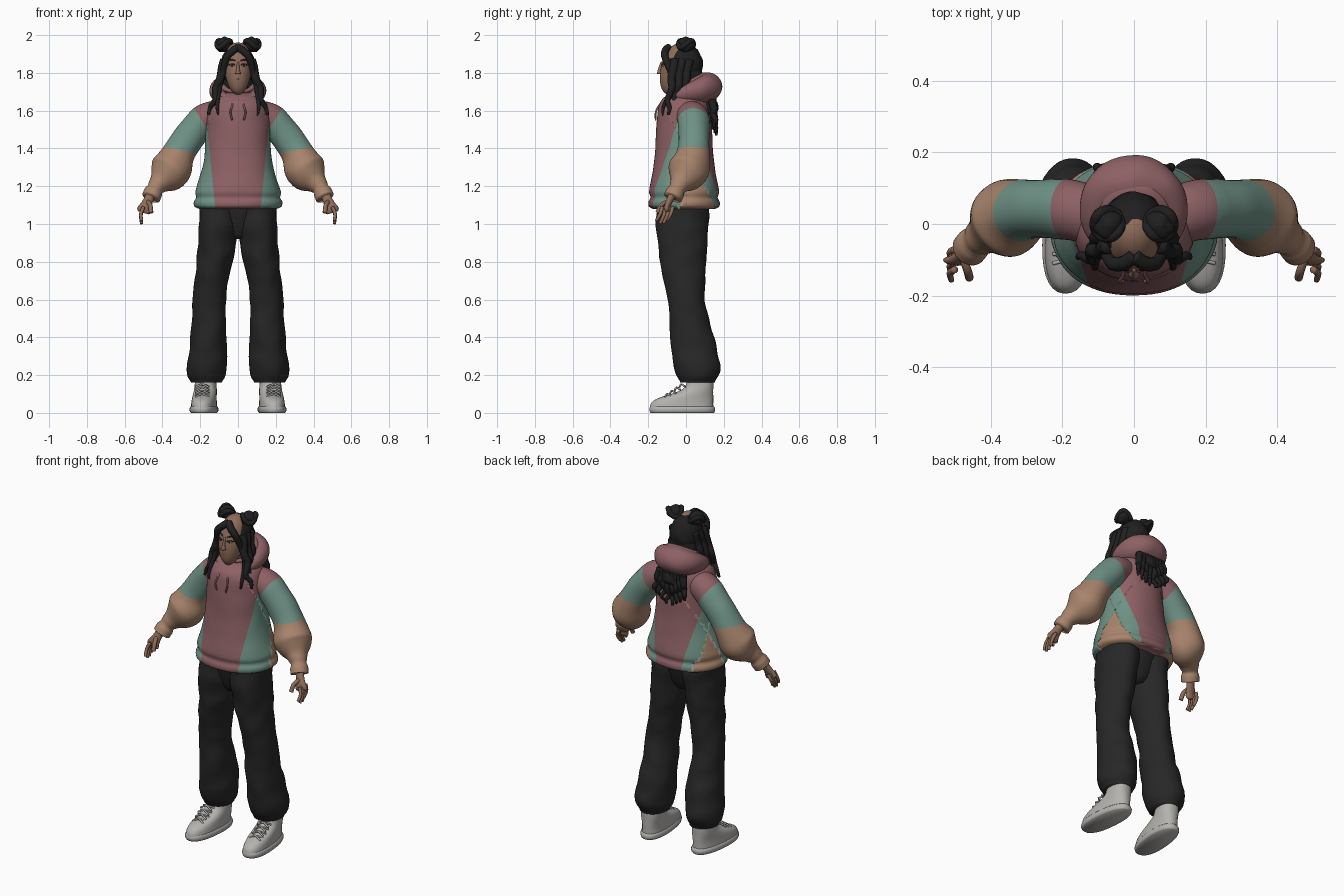
import bpy, bmesh, math
from mathutils import Vector, Matrix, Quaternion, noise

cube = bpy.data.objects.get("Cube")
if cube:
    bpy.data.objects.remove(cube)


def material(name, red, green, blue):
    mat = bpy.data.materials.new(name)
    mat.use_nodes = True
    mat.diffuse_color = (red, green, blue, 1)
    mat.node_tree.nodes["Principled BSDF"].inputs["Base Color"].default_value = mat.diffuse_color
    return mat


ROSE = material("dusty rose", .27, .12, .13)
TEAL = material("sage teal", .16, .29, .24)
TAN = material("tan fleece", .39, .23, .15)
BLACK = material("charcoal cloth", .02, .02, .02)
HAIR = material("black hair", .014, .014, .014)
SKIN = material("skin", .27, .15, .1)
LIP = material("lips", .22, .09, .07)
SHOE = material("off white", .46, .45, .43)
EYE = material("eye white", .6, .57, .53)


def bump(t, centre, width):
    """Smooth swelling around one place along a part."""
    return math.exp(-((t - centre) / width) ** 2)


def drop(t, centre, sharpness):
    """Smooth step from one down to zero."""
    return 1 / (1 + math.exp((t - centre) * sharpness))


def finish(name, bm, mats, side):
    bmesh.ops.scale(bm, vec=(side, 1, 1), verts=bm.verts)
    bmesh.ops.recalc_face_normals(bm, faces=bm.faces)
    for face in bm.faces:
        face.smooth = True
    mesh = bpy.data.meshes.new(name)
    bm.to_mesh(mesh)
    bm.free()
    for mat in mats:
        mesh.materials.append(mat)
    bpy.context.collection.objects.link(bpy.data.objects.new(name, mesh))


def smooth_path(keys, steps):
    """Catmull-Rom curve through the key points."""
    keys = [Vector(key) for key in keys]
    padded = [keys[0], *keys, keys[-1]]
    points = []
    for a, b, c, d in zip(padded, padded[1:], padded[2:], padded[3:]):
        for i in range(steps):
            t = i / steps
            points.append(b + ((c - a) * t + (2 * a - 5 * b + 4 * c - d) * t * t
                               + (3 * b - a - 3 * c + d) * t ** 3) / 2)
    return points + [keys[-1]]


def loft(name, path, radii, mats, side=1, flat=False, segments=32, steps=6, fold=0, freq=10,
         square=1, turn=0, cuts=(), rule=None):
    """Sweep an oval along a path; radii(t) gives its two half sizes, flat keeps it level."""
    points = smooth_path(path, steps)
    end = len(points) - 1
    bm, rings = bmesh.new(), []
    frame, last = Quaternion(), Vector((0, 0, 1))
    for i, point in enumerate(points):
        if not flat:
            tangent = (points[min(i + 1, end)] - points[max(i - 1, 0)]).normalized()
            frame = last.rotation_difference(tangent) @ frame
            last = tangent
        wide, deep = radii(i / end)
        ring = []
        for j in range(segments):
            c, s = math.cos(math.tau * j / segments), math.sin(math.tau * j / segments)
            spoke = frame @ Vector((math.copysign(abs(c) ** square, c) * wide,
                                    math.copysign(abs(s) ** square, s) * deep, 0))
            crease = noise.noise((point + spoke) * freq) if fold else 0
            ring.append(bm.verts.new(point + spoke * (1 + fold * crease)))
        rings.append(ring)
    for low, high in zip(rings, rings[1:]):
        for j in range(segments):
            bm.faces.new((low[j - 1], low[j], high[j], high[j - 1]))
    bm.faces.new(rings[0])
    bm.faces.new(rings[-1])
    bmesh.ops.rotate(bm, cent=points[0], matrix=Matrix.Rotation(turn, 3, 'Z'), verts=bm.verts)
    # Clean colour seams: cut along mirrored planes, then colour each region
    planes = [(Vector(spot), Vector(normal).normalized()) for spot, normal in cuts]
    for spot, normal in planes:
        for m in (1, -1):
            mirror = Vector((m, 1, 1))
            bmesh.ops.bisect_plane(bm, geom=bm.verts[:] + bm.edges[:] + bm.faces[:],
                                   plane_co=spot * mirror, plane_no=normal * mirror)
    for face in bm.faces if rule else ():
        centre = face.calc_center_median()
        centre.x = abs(centre.x)
        face.material_index = rule(centre, [(centre - spot).dot(normal) > 0 for spot, normal in planes])
    finish(name, bm, mats, side)


def ball(name, place, size, mat, side=1, lumps=0, turn=0):
    bm = bmesh.new()
    bmesh.ops.create_uvsphere(bm, u_segments=32, v_segments=20, radius=1)
    for vert in bm.verts:
        vert.co *= Vector(size)
        vert.co *= 1 + lumps * noise.noise((vert.co + Vector(place)) * 25)
    bmesh.ops.rotate(bm, matrix=Matrix.Rotation(turn, 3, 'Z'), verts=bm.verts)
    bmesh.ops.translate(bm, vec=place, verts=bm.verts)
    finish(name, bm, [mat], side)


def strand(name, path, radius, mat, side=1, taper=0):
    def radii(t):
        size = radius * (1 - taper * t * t)
        return size, size
    loft(name, path, radii, [mat], side, segments=10)


def wavy(start, end, wave, phase):
    """Points of a lock of hair swaying between two places."""
    points = []
    for i in range(9):
        sway = wave * math.sin(i * 1.9 + phase) * i / 8
        points.append(Vector(start).lerp(Vector(end), i / 8) + Vector((sway, sway, 0)))
    return points


# Hoodie body: flared above a ribbed hem, closing in over the shoulders
def body_radii(t):
    close = 1 - .7 * t ** 12
    crease = .012 * bump(t, .14, .03) + .02 * bump(t, 0, .02)
    return ((.17 + .065 * bump(t, .1, .25)) * close - crease,
            (.145 + .045 * bump(t, .1, .3)) * close - crease)


# Rose centre, teal sides, tan wedges low on the flanks
def body_colour(centre, beyond):
    front, back, wedge_start, wedge_end = beyond
    if not (front if centre.y < 0 else back) or centre.z > 1.56:
        return 0
    return 2 if wedge_start and wedge_end else 1


loft("hoodie_body", [(0, -.01, 1.08), (0, -.01, 1.7)], body_radii, [ROSE, TEAL, TAN], flat=True,
     segments=64, steps=50, fold=.02, square=.93, rule=body_colour,
     cuts=[((.12, 0, 1.08), (1, 0, -.1)), ((.08, 0, 1.08), (1, 0, -.2)),
           ((0, -.04, 1.08), (0, 1, -.4)), ((0, .16, 1.08), (0, -1, -.5))])


# Folded hood, thick behind the neck and thin at the throat, with a rolled rim
def hood_path(spread, lift):
    turns = [math.pi * .95 * i / 8 for i in range(-8, 9)]
    return [(spread * math.sin(a), .01 + spread * math.cos(a), lift + .03 * math.cos(a)) for a in turns]


def hood_radii(t):
    size = .048 - .03 * math.cos(math.tau * t)
    return size, size * 1.1


loft("hood", hood_path(.1, 1.69), hood_radii, [ROSE], fold=.1)
loft("hood_rim", hood_path(.08, 1.73), lambda t: [r / 2 for r in hood_radii(t)], [ROSE])


def sleeve_radii(t):
    size = .05 + .033 * drop(t, .72, 40) + .025 * bump(t, .58, .1) - .008 * bump(t, .84, .03)
    return size, size


def leg_radii(t):
    return (.105 - .018 * bump(t, .5, .2) - .025 * bump(t, 1, .08),
            .125 + .015 * bump(t, .1, .2) - .025 * bump(t, .5, .15) - .03 * bump(t, 1, .1))


# The shoe is long at the sole and short at the collar, with a straight heel
def shoe_length(t):
    return .07 + .1 * drop(t, .42, 12)


shoe_path = [(.18, .145 - shoe_length(i / 10), .02 + .018 * i) for i in range(11)]

for word, side in (("left", 1), ("right", -1)):
    # Sleeve: rose shoulder, teal upper arm, puffed tan forearm and cuff
    loft(word + "_sleeve", [(.1, .02, 1.57), (.18, .04, 1.55), (.3, .04, 1.4), (.36, .01, 1.28),
                            (.43, -.04, 1.2), (.46, -.07, 1.14)], sleeve_radii, [ROSE, TEAL, TAN], side,
         segments=40, steps=8, fold=.06,
         cuts=[((.2, 0, 1.56), (.8, 0, -.5)), ((.3, 0, 1.39), (.2, 0, -1))],
         rule=lambda centre, beyond: 2 if beyond[1] and centre.x > .2 else int(beyond[0]))
    strand(word + "_drawstring", [(.03, -.1, 1.66), (.03, -.14, 1.63), (.04, -.16, 1.59), (.03, -.16, 1.55)],
           .005, ROSE, side)

    # Hand: palm, four fingers and thumb
    loft(word + "_palm", [(.46, -.07, 1.16), (.49, -.1, 1.09), (.5, -.1, 1.06)],
         lambda t: (.021 - .01 * t, .024 + .015 * bump(t, .7, .3)), [SKIN], side, segments=16)
    for i in range(4):
        root = Vector((.5, -.07 - .019 * i, 1.09))
        length = .07 + .02 * math.sin(i)
        strand(f"{word}_finger_{i + 1}", [root, root + Vector((.014, -.01, -length / 2)),
               root + Vector((.01, -.03, -length))], .01, SKIN, side, taper=.2)
    strand(word + "_thumb", [(.48, -.09, 1.12), (.465, -.13, 1.1), (.46, -.15, 1.06)], .012, SKIN, side)

    # Baggy trouser leg gathered at the ankle
    loft(word + "_trouser_leg", [(.1, -.02, 1.12), (.11, -.02, .9), (.15, 0, .6), (.16, .05, .3), (.17, .06, .16)],
         leg_radii, [BLACK], side, flat=True, segments=40, steps=14, fold=.1)

    # High-top shoe with sole and laces, toes turned slightly out
    loft(word + "_shoe", shoe_path, lambda t: (.068 - .015 * t, shoe_length(t)), [SHOE], side,
         flat=True, steps=2, square=.85, turn=.09)
    loft(word + "_sole", [(.18, -.02, 0), (.18, -.02, .035)],
         lambda t: (.067 + .007 * math.sin(math.pi * t), .168 + .007 * math.sin(math.pi * t)), [SHOE], side,
         flat=True, square=.85, turn=.09)
    for i in range(4):
        knot = Vector((.19, -.1 + .025 * i, .1 + .017 * i))
        for m in (1, -1):
            strand(f"{word}_lace_{i + 1}_{'over' if m > 0 else 'under'}",
                   [knot + Vector((-.036 * m, .02, -.012)), knot, knot + Vector((.036 * m, -.01, -.016))],
                   .005, SHOE, side)

    # Facial features and ears
    ball(word + "_eye", (.03, -.12, 1.84), (.014, .008, .006), EYE, side, turn=.3)
    ball(word + "_iris", (.03, -.126, 1.84), (.006, .004, .006), HAIR, side)
    strand(word + "_upper_lid", [(.016, -.128, 1.842), (.03, -.126, 1.848), (.048, -.11, 1.842)], .003, HAIR, side)
    strand(word + "_eyebrow", [(.014, -.12, 1.864), (.035, -.112, 1.87), (.054, -.093, 1.864)],
           .004, HAIR, side, taper=.7)
    ball(word + "_ear", (.076, -.03, 1.8), (.012, .022, .034), SKIN, side, turn=.3)

    # Twisted bun: lumpy core wrapped by a coil
    ball(word + "_bun", (.074, 0, 1.95), (.042, .044, .042), HAIR, side, lumps=.2)
    turns = [math.tau * i / 12 for i in range(14)]
    strand(word + "_bun_coil", [(.074 + .036 * math.cos(a), .038 * math.sin(a), 1.952 + .018 * math.sin(2 * a))
                                for a in turns], .015, HAIR, side)

    # Fringe parted at the centre, wavy side locks, loose tips on the back
    strand(word + "_fringe", [(0, -.09, 1.935), (.03, -.11, 1.915), (.06, -.11, 1.88), (.08, -.08, 1.8),
                              (.1, -.08, 1.71), (.11, -.12, 1.62), (.1, -.12, 1.57)], .021, HAIR, side, taper=.8)
    for i in range(3):
        strand(f"{word}_side_lock_{i + 1}", wavy((.07, .04 * i - .06, 1.87), (.15 - .015 * i, .03 * i - .1, 1.58),
                                                 .013, i), .024, HAIR, side, taper=.7)
    for i in range(4):
        x = .012 + .022 * i
        strand(f"{word}_back_lock_{i + 1}", wavy((x, .14, 1.66), (x * 1.3, .155, 1.47 + .014 * i), .01, i),
               .021, HAIR, side, taper=.7)

# Seat of the trousers
loft("trouser_seat", [(0, -.015, .92), (0, -.015, 1.12)],
     lambda t: (.05 + .15 * math.sin(t * 1.5), .07 + .065 * math.sin(t * 1.5)), [BLACK], flat=True)


# Egg-shaped head leaning forward, on a slim neck
def head_radii(t):
    egg = max(math.sin(math.pi * t ** 1.2), .02) ** .5
    return .072 * egg, .08 * egg


loft("head", [(0, -.09, 1.685), (0, -.02, 1.96)], head_radii, [SKIN], flat=True, segments=40, steps=40)
loft("neck", [(0, .01, 1.6), (0, -.01, 1.7), (0, -.03, 1.78)], lambda t: (.05, .052), [SKIN])
loft("nose", [(0, -.126, 1.86), (0, -.136, 1.82), (0, -.138, 1.795)],
     lambda t: (.006 + .01 * t * t, .007 + .01 * t), [SKIN], flat=True)
ball("upper_lip", (0, -.13, 1.768), (.021, .009, .005), LIP)
ball("lower_lip", (0, -.128, 1.758), (.018, .01, .006), LIP)

# Hair mass over the skull, down the nape and out over the back
ball("hair_cap", (0, -.01, 1.84), (.09, .1, .115), HAIR, lumps=.06)
ball("nape_hair", (0, .02, 1.75), (.086, .072, .13), HAIR, lumps=.1)
ball("back_hair_mass", (0, .125, 1.62), (.075, .045, .055), HAIR, lumps=.2)
